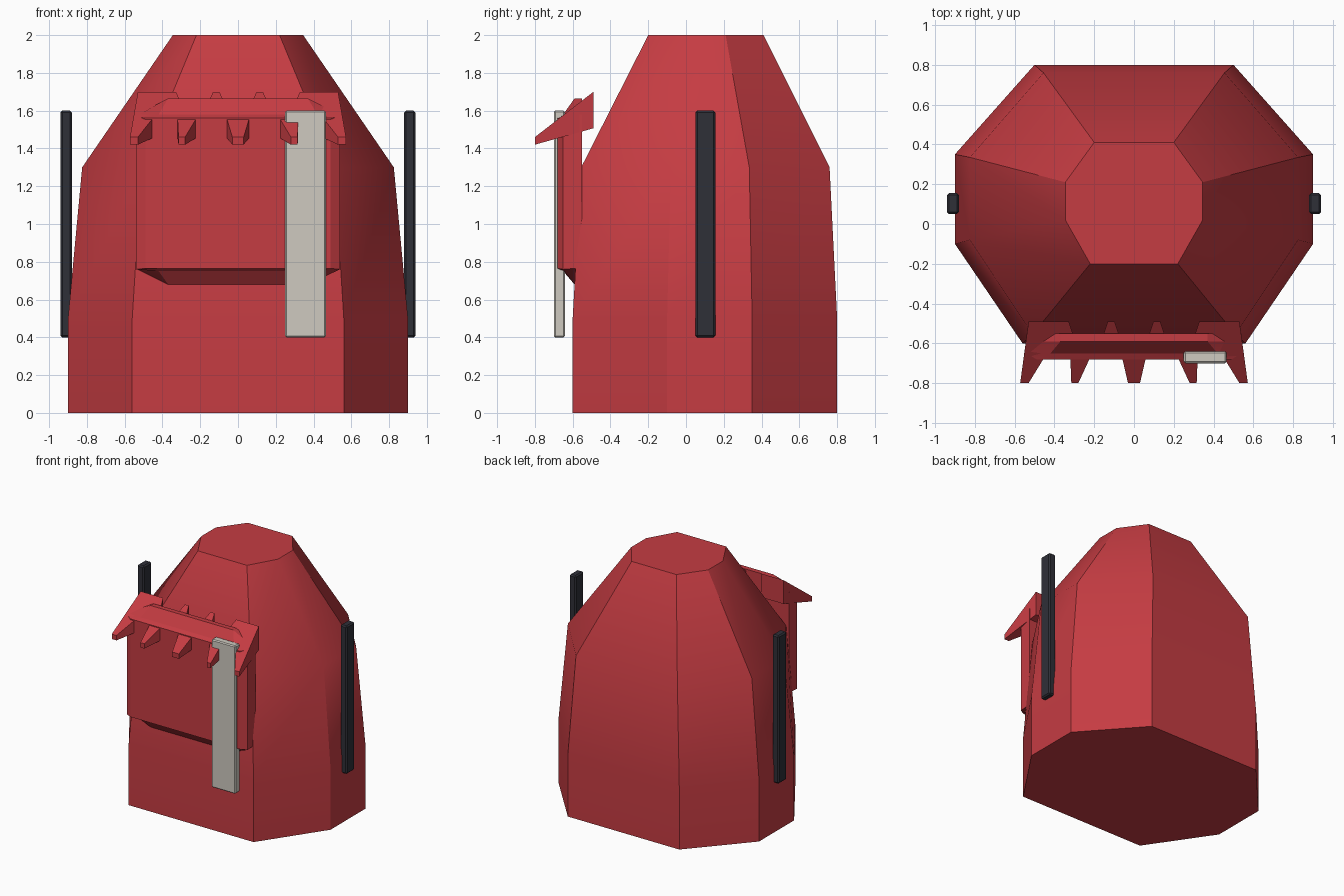
import bpy, bmesh, math

cube = bpy.data.objects.get("Cube")
if cube:
    bpy.data.objects.remove(cube)


def material(name, rgb):
    mat = bpy.data.materials.new(name)
    mat.use_nodes = True
    mat.diffuse_color = (*rgb, 1)
    mat.node_tree.nodes["Principled BSDF"].inputs["Base Color"].default_value = (*rgb, 1)
    return mat


red = material("red fabric", (0.56, 0.045, 0.055))
charcoal = material("charcoal strap", (0.028, 0.029, 0.039))
cream = material("pale strap", (0.62, 0.59, 0.53))


def loft(name, rings, mat):
    """Skin a stack of closed rings with equal point counts and cap both ends."""
    bm = bmesh.new()
    loops = [[bm.verts.new(p) for p in ring] for ring in rings]
    n = len(loops[0])
    for a, b in zip(loops, loops[1:]):
        for i in range(n):
            j = (i + 1) % n
            bm.faces.new((a[i], a[j], b[j], b[i]))
    bm.faces.new(loops[0])
    bm.faces.new(loops[-1])
    bmesh.ops.recalc_face_normals(bm, faces=bm.faces)
    mesh = bpy.data.meshes.new(name)
    bm.to_mesh(mesh)
    bm.free()
    obj = bpy.data.objects.new(name, mesh)
    bpy.context.collection.objects.link(obj)
    mesh.materials.append(mat)
    return obj


def smooth(obj, degrees):
    bpy.ops.object.select_all(action="DESELECT")
    obj.select_set(True)
    bpy.context.view_layer.objects.active = obj
    bpy.ops.object.shade_smooth_by_angle(angle=math.radians(degrees))


def mirrored(half):
    """Complete a half outline across x = 0."""
    return half + [(-x, y) for x, y in reversed(half)]


def box(name, low, high, bevel, mat):
    x0, y0, z0 = low
    x1, y1, z1 = high
    base = [(x0, y0), (x1, y0), (x1, y1), (x0, y1)]
    obj = loft(name, [[(x, y, z) for x, y in base] for z in (z0, z1)], mat)
    mod = obj.modifiers.new("soft edges", "BEVEL")
    mod.width = bevel
    mod.segments = 1
    return obj


# Main bag: eight-sided, straight at the foot and tapering to a small lid
foot = mirrored([(0.56, -0.6), (0.9, -0.1), (0.9, 0.35), (0.5, 0.8)])
shoulder = mirrored([(0.51, -0.555), (0.825, -0.08), (0.825, 0.335), (0.455, 0.76)])
lid = mirrored([(0.22, -0.2), (0.345, 0.02), (0.345, 0.21), (0.2, 0.41)])
levels = [(foot, 0), (foot, 0.5), (shoulder, 1.3), (lid, 2)]
bag = loft("bag_body", [[(x, y, z) for x, y in ring] for ring, z in levels], red)
smooth(bag, 30)

# Front pocket: chamfered slab whose back swells above and below
def pocket_ring(y, width, inner, low, high, swell):
    half = [(inner, low - swell), (width, low), (width, high), (inner, high + swell)]
    return [(x, y, z) for x, z in mirrored(half)]


pocket = loft("front_pocket", [
    pocket_ring(-0.55, 0.54, 0.37, 0.765, 1.58, 0.085),
    pocket_ring(-0.59, 0.54, 0.37, 0.765, 1.58, 0.085),
    pocket_ring(-0.65, 0.54, 0.42, 0.76, 1.57, 0.01),
    pocket_ring(-0.68, 0.49, 0.40, 0.765, 1.56, 0),
], red)
smooth(pocket, 20)

# Pocket flap: sloping wedge with pointed teeth in front and notches behind
half_teeth = [(0.03, -0.8), (0.06, -0.67), (0.22, -0.67), (0.28, -0.8), (0.315, -0.8),
              (0.32, -0.67), (0.45, -0.67), (0.53, -0.8), (0.572, -0.8), (0.53, -0.49)]
outline = list(half_teeth)
for centre in (0.23, 0, -0.23):
    outline += [(centre + s * w, y) for s, w, y in
                ((1, 0.098, -0.49), (1, 0.078, -0.55), (-1, 0.078, -0.55), (-1, 0.098, -0.49))]
outline += [(-x, y) for x, y in reversed(half_teeth)]
loft("pocket_flap", [
    [(x, y, 1.42 + 0.28 * (y + 0.8)) for x, y in outline],
    [(x, y, 1.46 + 0.774 * (y + 0.8)) for x, y in outline],
], red)

# Pale strap hanging over the pocket
box("front_strap", (0.25, -0.7, 0.4), (0.465, -0.64, 1.6), 0.008, cream)

# Dark straps at both sides
for side, name in ((1, "left_strap"), (-1, "right_strap")):
    box(name, (min(side * 0.88, side * 0.94), 0.05, 0.4),
        (max(side * 0.88, side * 0.94), 0.155, 1.6), 0.01, charcoal)
